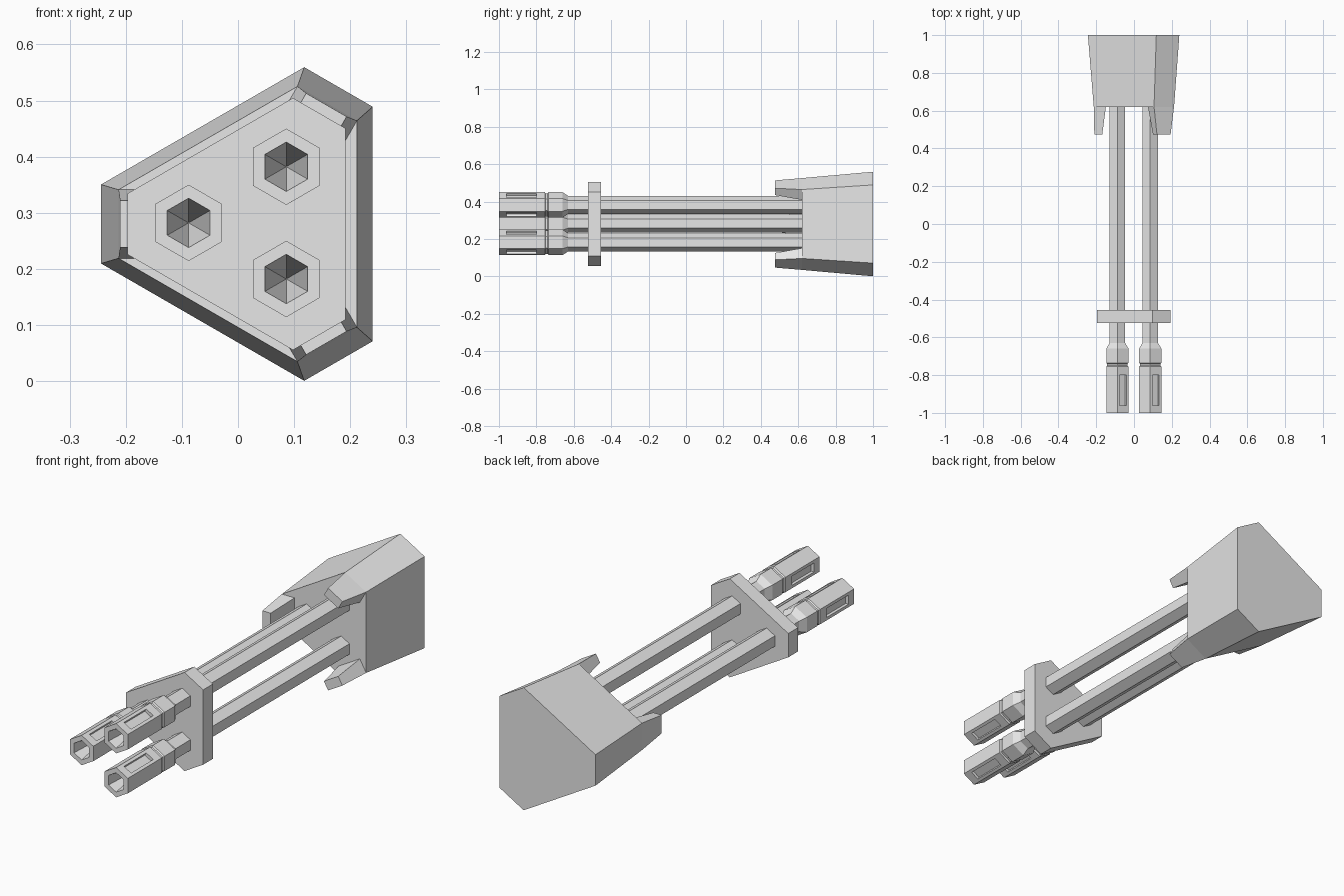
import bpy, bmesh
from math import cos, sin, radians, sqrt
from mathutils import Vector

cube = bpy.data.objects.get("Cube")
if cube:
    bpy.data.objects.remove(cube)

MID_Z = 0.28
grey = bpy.data.materials.new("plain grey")
grey.use_nodes = True
grey.diffuse_color = (0.8, 0.8, 0.8, 1)
grey.node_tree.nodes["Principled BSDF"].inputs["Base Color"].default_value = (0.8, 0.8, 0.8, 1)


def loft(sections):
    """Skin a list of equally sized point loops; close both ends."""
    bm = bmesh.new()
    loops = [[bm.verts.new(p) for p in s] for s in sections]
    n = len(loops[0])
    for a, b in zip(loops, loops[1:]):
        for i in range(n):
            j = (i + 1) % n
            bm.faces.new((a[i], a[j], b[j], b[i]))
    bm.faces.new(loops[0])
    bm.faces.new(loops[-1])
    return bm


def finish(bm, name):
    bmesh.ops.recalc_face_normals(bm, faces=bm.faces[:])
    mesh = bpy.data.meshes.new(name)
    bm.to_mesh(mesh)
    bm.free()
    mesh.materials.append(grey)
    obj = bpy.data.objects.new(name, mesh)
    bpy.context.collection.objects.link(obj)


def clipped_triangle(y, cx, long, short):
    """Triangle with clipped corners, from the distances to its long and short sides."""
    half = (2 * long - short) / sqrt(3)
    pts = []
    for ang in (60, 180, 300):
        d = Vector((cos(radians(ang)), 0, sin(radians(ang))))
        t = Vector((-d.z, 0, d.x))
        for s in (-half, half):
            pts.append(Vector((cx, y, MID_Z)) + d * short + t * s)
    return pts


# Tapered rear housing and the support plate
front = clipped_triangle(0.62, 0.035, 0.177, 0.248)
finish(loft([front, clipped_triangle(1.0, 0.038, 0.202, 0.282)]), "housing")
finish(loft([clipped_triangle(y, 0.031, 0.161, 0.228) for y in (-0.525, -0.455)]),
       "support_plate")

# Three prongs growing forward from the clipped corners
for k, name in enumerate(("upper_prong", "side_prong", "lower_prong")):
    a, b = front[2 * k], front[2 * k + 1]
    ang = radians(60 + 120 * k)
    inward = Vector((-cos(ang), 0, -sin(ang)))
    base = [a, b, b + inward * 0.064, a + inward * 0.064]
    step = Vector((0, -0.145, 0)) + inward * 0.003
    ta, tb = a.lerp(b, 0.16) + step, b.lerp(a, 0.16) + step
    tip = [ta, tb, tb + inward * 0.042, ta + inward * 0.042]
    finish(loft([base, tip]), name)


# Hexagonal barrels with a tapered bore and three recessed slots each
PROFILE = [(0.62, 0.048), (-0.63, 0.048), (-0.66, 0.068), (-0.735, 0.068),
           (-0.74, 0.062), (-0.75, 0.062), (-0.755, 0.068), (-1, 0.068),
           (-1, 0.044), (-0.78, 0.001)]


def barrel(name, x, z):
    rings = [[(x + r * cos(radians(30 + 60 * i)), y, z + r * sin(radians(30 + 60 * i)))
              for i in range(6)] for y, r in PROFILE]
    bm = loft(rings)
    bmesh.ops.recalc_face_normals(bm, faces=bm.faces[:])
    slots = []
    for f in bm.faces:
        c = f.calc_center_median()
        out = Vector((c.x - x, 0, c.z - z))
        if -0.9 < c.y < -0.86 and out.length > 0.055:
            if any(out.normalized().dot((cos(radians(a)), 0, sin(radians(a)))) > 0.99
                   for a in (60, 180, 300)):
                slots.append(f)
    bmesh.ops.inset_individual(bm, faces=slots, thickness=0.019)
    for f in slots:
        for v in f.verts:
            v.co.y = -0.96 if v.co.y < -0.88 else -0.8
    for f in bmesh.ops.extrude_discrete_faces(bm, faces=slots)["faces"]:
        bmesh.ops.translate(bm, verts=f.verts[:], vec=f.normal * -0.014)
    finish(bm, name)


barrel("side_barrel", -0.088, 0.282)
barrel("upper_barrel", 0.086, 0.382)
barrel("lower_barrel", 0.086, 0.182)
